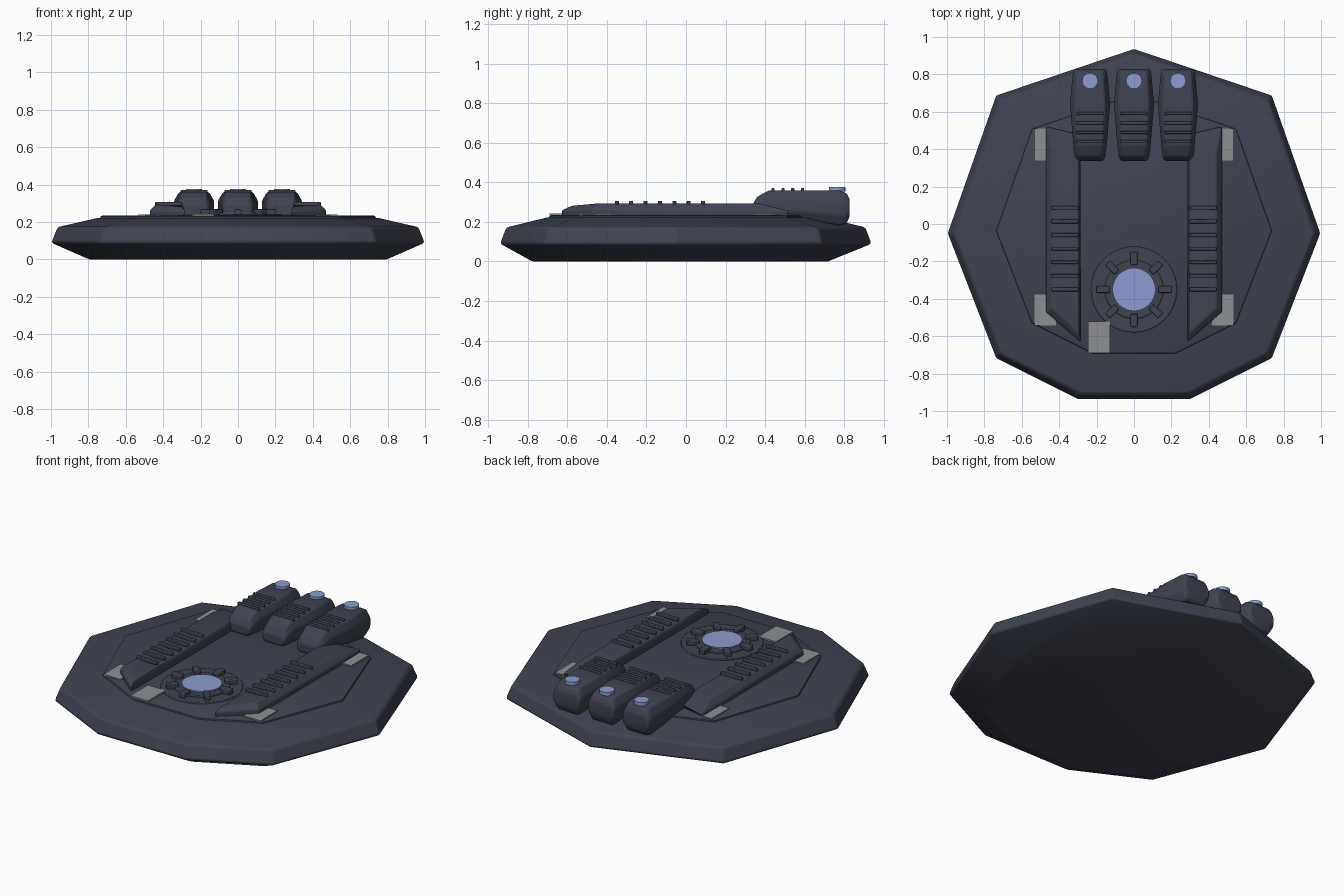
import bpy, bmesh, math
from mathutils import Matrix, Vector

if "Cube" in bpy.data.objects:
    bpy.data.objects.remove(bpy.data.objects["Cube"])


def material(name, rgb):
    m = bpy.data.materials.new(name)
    m.diffuse_color = (*rgb, 1)
    m.use_nodes = True
    m.node_tree.nodes["Principled BSDF"].inputs["Base Color"].default_value = m.diffuse_color
    return m


HULL = material("dark slate", (0.050, 0.056, 0.082))
GLOW = material("soft blue", (0.27, 0.33, 0.64))
PLATE = material("mid grey", (0.27, 0.275, 0.29))


def finish(bm, name, mat, bevel=0.0):
    bmesh.ops.recalc_face_normals(bm, faces=bm.faces)
    me = bpy.data.meshes.new(name)
    bm.to_mesh(me)
    bm.free()
    me.materials.append(mat)
    ob = bpy.data.objects.new(name, me)
    bpy.context.collection.objects.link(ob)
    if bevel:
        mod = ob.modifiers.new("soft edges", "BEVEL")
        mod.width, mod.segments, mod.limit_method = bevel, 2, "ANGLE"
        mod.angle_limit = math.radians(25)
    bpy.ops.object.select_all(action="DESELECT")
    bpy.context.view_layer.objects.active = ob
    ob.select_set(True)
    bpy.ops.object.shade_smooth_by_angle(angle=math.radians(30))
    return ob


def loft(name, rings, mat, bevel=0.0):
    """Skin a list of equal-length point rings and cap both ends."""
    bm = bmesh.new()
    rows = [[bm.verts.new(p) for p in ring] for ring in rings]
    n = len(rows[0])
    for a, b in zip(rows, rows[1:]):
        for i in range(n):
            bm.faces.new((a[i], a[(i + 1) % n], b[(i + 1) % n], b[i]))
    bm.faces.new(rows[0])
    bm.faces.new(rows[-1])
    return finish(bm, name, mat, bevel)


def boxes(name, items, mat, bevel=0.0):
    """Boxes given as (centre, size, rotation about z)."""
    bm = bmesh.new()
    for centre, size, rot in items:
        mx = (Matrix.Translation(centre) @ Matrix.Rotation(rot, 4, "Z")
              @ Matrix.Diagonal((*size, 1)))
        bmesh.ops.create_cube(bm, size=1, matrix=mx)
    return finish(bm, name, mat, bevel)


def disc(name, x, y, z0, z1, r, mat, bevel=0.0):
    bm = bmesh.new()
    bmesh.ops.create_cone(bm, cap_ends=True, segments=40, radius1=r, radius2=r,
                          depth=z1 - z0,
                          matrix=Matrix.Translation((x, y, (z0 + z1) / 2)))
    return finish(bm, name, mat, bevel)


# nine-sided hull and raised deck
half = [(0.74, 0.69), (1, -0.05), (0.74, -0.72), (0.3, -0.94)]
outline = [(0, 0.94)] + half + [(-x, y) for x, y in reversed(half)]


def ring(s, z, dy=0.0):
    return [(x * s, y * s + dy, z) for x, y in outline]


loft("hull", [ring(0.795, 0, -0.03), ring(1, 0.09), ring(0.967, 0.172),
              ring(0.75, 0.222)], HULL, 0.012)
loft("deck", [ring(0.74, 0.21), ring(0.735, 0.23), ring(0.725, 0.234)], HULL)

# side rails with cooling ribs
for side, label in ((-1, "left"), (1, "right")):
    low = [(0.285, -0.63, 0.22), (0.47, -0.47, 0.22), (0.47, 0.49, 0.22), (0.285, 0.46, 0.22)]
    mid = [(0.285, -0.63, 0.26), (0.47, -0.47, 0.265), (0.47, 0.525, 0.255), (0.285, 0.48, 0.265)]
    top = [(0.297, -0.58, 0.282), (0.44, -0.45, 0.294), (0.44, 0.37, 0.294), (0.297, 0.37, 0.294)]
    loft(label + "_rail",
         [[(side * x, y, z) for x, y, z in r] for r in (low, mid, top)], HULL, 0.007)
    boxes(label + "_rail_ribs",
          [((side * 0.37, -0.35 + 0.0727 * i, 0.297), (0.145, 0.02, 0.02), 0)
           for i in range(7)], HULL, 0.004)

# three rear engine pods: (y, half width, bottom, top)
stations = [(0.338, 0.072, 0.235, 0.29), (0.36, 0.081, 0.222, 0.327),
            (0.42, 0.089, 0.215, 0.36), (0.64, 0.107, 0.205, 0.36),
            (0.775, 0.095, 0.182, 0.36), (0.812, 0.091, 0.192, 0.345),
            (0.828, 0.086, 0.23, 0.315)]


def section(cx, y, w, b, t):
    h = t - b
    pts = [(0.72, b), (1, b + 0.28 * h), (1, t - 0.3 * h), (0.75, t)]
    pts += [(-x, z) for x, z in reversed(pts)]
    return [(cx + x * w, y, z) for x, z in pts]


for i, cx in enumerate((-0.235, 0, 0.235)):
    tag = ("left", "middle", "right")[i]
    loft(tag + "_pod", [section(cx, *s) for s in stations], HULL, 0.008)
    boxes(tag + "_pod_ribs",
          [((cx, 0.44 + 0.05 * k, 0.361), (0.145, 0.016, 0.02), 0) for k in range(4)],
          HULL, 0.004)
    disc(tag + "_pod_light", cx, 0.765, 0.355, 0.376, 0.042, GLOW)

# round hatch with eight clamps and a glowing centre
HY = -0.35
disc("hatch_base", 0, HY, 0.225, 0.241, 0.23, HULL, 0.004)
disc("hatch_ring", 0, HY, 0.235, 0.25, 0.157, HULL, 0.004)
disc("hatch_light", 0, HY, 0.245, 0.257, 0.112, GLOW)
clamps = []
for k in range(8):
    a = k * math.pi / 4
    clamps.append(((0.165 * math.cos(a), HY + 0.165 * math.sin(a), 0.254),
                   (0.07, 0.036, 0.034), a))
boxes("hatch_clamps", clamps, HULL, 0.005)

# pale deck plates
plates = []
for s in (-1, 1):
    plates.append(((s * 0.495, 0.425, 0.236), (0.07, 0.17, 0.009), 0))
    plates.append(((s * 0.475, -0.46, 0.236), (0.115, 0.165, 0.009), 0))
plates.append(((-0.187, -0.605, 0.238), (0.12, 0.17, 0.009), 0))
boxes("deck_plates", plates, PLATE)
